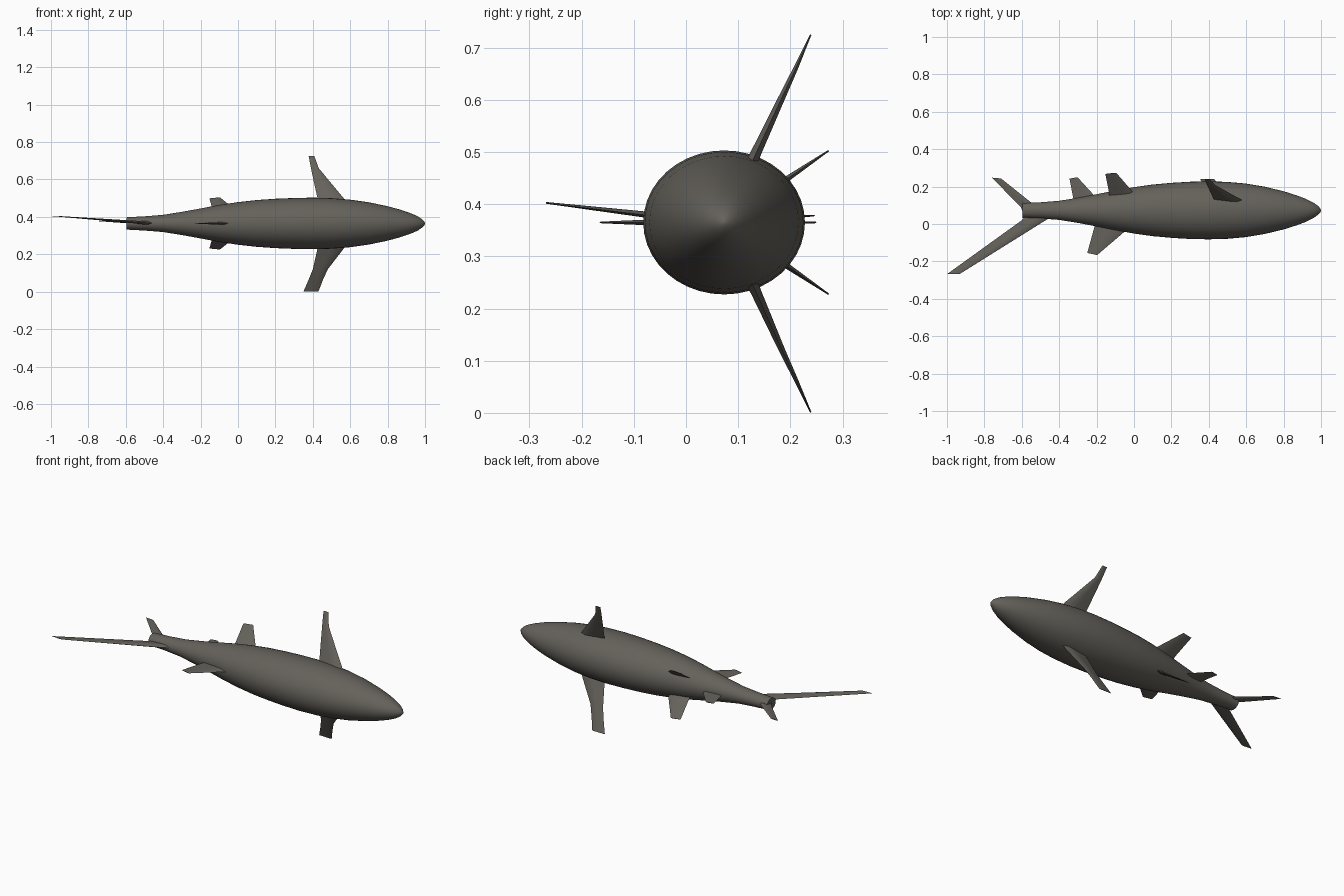
import bpy, bmesh, math
from mathutils import Vector

CY, CZ = 0.073, 0.365   # body axis

skin = bpy.data.materials.new("dark grey brown")
skin.diffuse_color = (0.13, 0.121, 0.105, 1)


def loft(name, rings):
    """Skin closed rings of points, with both ends capped."""
    bm = bmesh.new()
    loops = [[bm.verts.new(p) for p in r] for r in rings]
    n = len(loops[0])
    for a, b in zip(loops, loops[1:]):
        for i in range(n):
            j = (i + 1) % n
            bm.faces.new((a[i], a[j], b[j], b[i]))
    bm.faces.new(loops[0])
    bm.faces.new(loops[-1])
    bmesh.ops.recalc_face_normals(bm, faces=bm.faces)
    me = bpy.data.meshes.new(name)
    bm.to_mesh(me)
    bm.free()
    me.materials.append(skin)
    ob = bpy.data.objects.new(name, me)
    bpy.context.collection.objects.link(ob)
    bpy.ops.object.select_all(action='DESELECT')
    ob.select_set(True)
    bpy.context.view_layer.objects.active = ob
    bpy.ops.object.shade_smooth_by_angle(angle=math.radians(40))
    return ob


def fin(name, stations):
    """Blade through (leading point, trailing point, thickness) stations."""
    stations = [(Vector(a), Vector(b), t) for a, b, t in stations]
    span = (stations[-1][0] + stations[-1][1]) - (stations[0][0] + stations[0][1])
    rings = []
    for lead, trail, t in stations:
        up = (trail - lead).cross(span).normalized() * (t / 2)
        rings.append([lead, lead.lerp(trail, 0.2) + up, lead.lerp(trail, 0.5) + up * 0.8,
                      trail, lead.lerp(trail, 0.5) - up * 0.8, lead.lerp(trail, 0.2) - up])
    return loft(name, rings)


def flip(stations):
    """Mirror fin stations across the body's middle plane."""
    m = lambda p: (p[0], p[1], 2 * CZ - p[2])
    return [(m(a), m(b), t) for a, b, t in stations]


# Body: elliptical sections (x, half width in y, half height in z)
sections = [(-0.595, .040, .033), (-0.5, .043, .038), (-0.4, .051, .046), (-0.3, .067, .062),
            (-0.2, .086, .080), (-0.1, .106, .099), (0.0, .124, .114), (0.1, .138, .125),
            (0.2, .147, .132), (0.3, .153, .136), (0.4, .155, .138), (0.5, .152, .135),
            (0.6, .143, .127), (0.7, .126, .113), (0.8, .102, .092), (0.87, .080, .073),
            (0.92, .061, .056), (0.96, .041, .039), (0.985, .023, .022), (0.997, .009, .009),
            (1.0, .002, .002)]
N = 40
loft("body", [[(x, CY + a * math.cos(2 * math.pi * i / N), CZ + b * math.sin(2 * math.pi * i / N))
               for i in range(N)] for x, a, b in sections])

# Pectoral fins, the lower one a little broader at the tip
fin("pectoral_fin_upper", [
    ((0.60, 0.115, 0.455), (0.44, 0.115, 0.455), 0.026),
    ((0.565, 0.135, 0.50), (0.425, 0.135, 0.50), 0.020),
    ((0.49, 0.177, 0.59), (0.405, 0.177, 0.59), 0.014),
    ((0.432, 0.210, 0.66), (0.39, 0.210, 0.66), 0.009),
    ((0.408, 0.239, 0.725), (0.378, 0.239, 0.725), 0.003)])
fin("pectoral_fin_lower", [
    ((0.60, 0.115, 0.275), (0.44, 0.115, 0.275), 0.026),
    ((0.565, 0.135, 0.23), (0.425, 0.135, 0.23), 0.020),
    ((0.48, 0.184, 0.12), (0.40, 0.184, 0.12), 0.012),
    ((0.455, 0.210, 0.065), (0.378, 0.210, 0.065), 0.008),
    ((0.43, 0.239, 0.001), (0.35, 0.239, 0.001), 0.003)])

# Pelvic fins
pelvic = [((0.02, 0.14, 0.412), (-0.13, 0.14, 0.412), 0.018),
          ((-0.02, 0.187, 0.444), (-0.135, 0.175, 0.436), 0.012),
          ((-0.095, 0.274, 0.503), (-0.153, 0.268, 0.499), 0.003)]
fin("pelvic_fin_upper", pelvic)
fin("pelvic_fin_lower", flip(pelvic))

# Middle fins
fin("dorsal_fin", [((0.02, 0.0, CZ), (-0.20, 0.03, CZ), 0.018),
                   ((-0.055, -0.045, CZ), (-0.21, -0.01, CZ), 0.014),
                   ((-0.197, -0.166, CZ), (-0.25, -0.155, CZ), 0.003)])
fin("anal_fin", [((-0.16, 0.11, CZ), (-0.32, 0.10, CZ), 0.016),
                 ((-0.215, 0.155, CZ), (-0.325, 0.14, CZ), 0.010),
                 ((-0.302, 0.250, CZ), (-0.345, 0.243, CZ), 0.003)])

# Tail lobes
fin("tail_lobe_short", [((-0.48, 0.07, 0.368), (-0.59, 0.055, 0.368), 0.020),
                        ((-0.55, 0.115, 0.371), (-0.605, 0.09, 0.370), 0.014),
                        ((-0.71, 0.243, 0.378), (-0.76, 0.248, 0.378), 0.003)])
fin("tail_lobe_long", [((-0.42, 0.05, 0.365), (-0.57, 0.06, 0.367), 0.022),
                       ((-0.48, 0.015, 0.368), (-0.60, 0.020, 0.373), 0.016),
                       ((-0.933, -0.268, 0.402), (-1.0, -0.268, 0.404), 0.003)])
